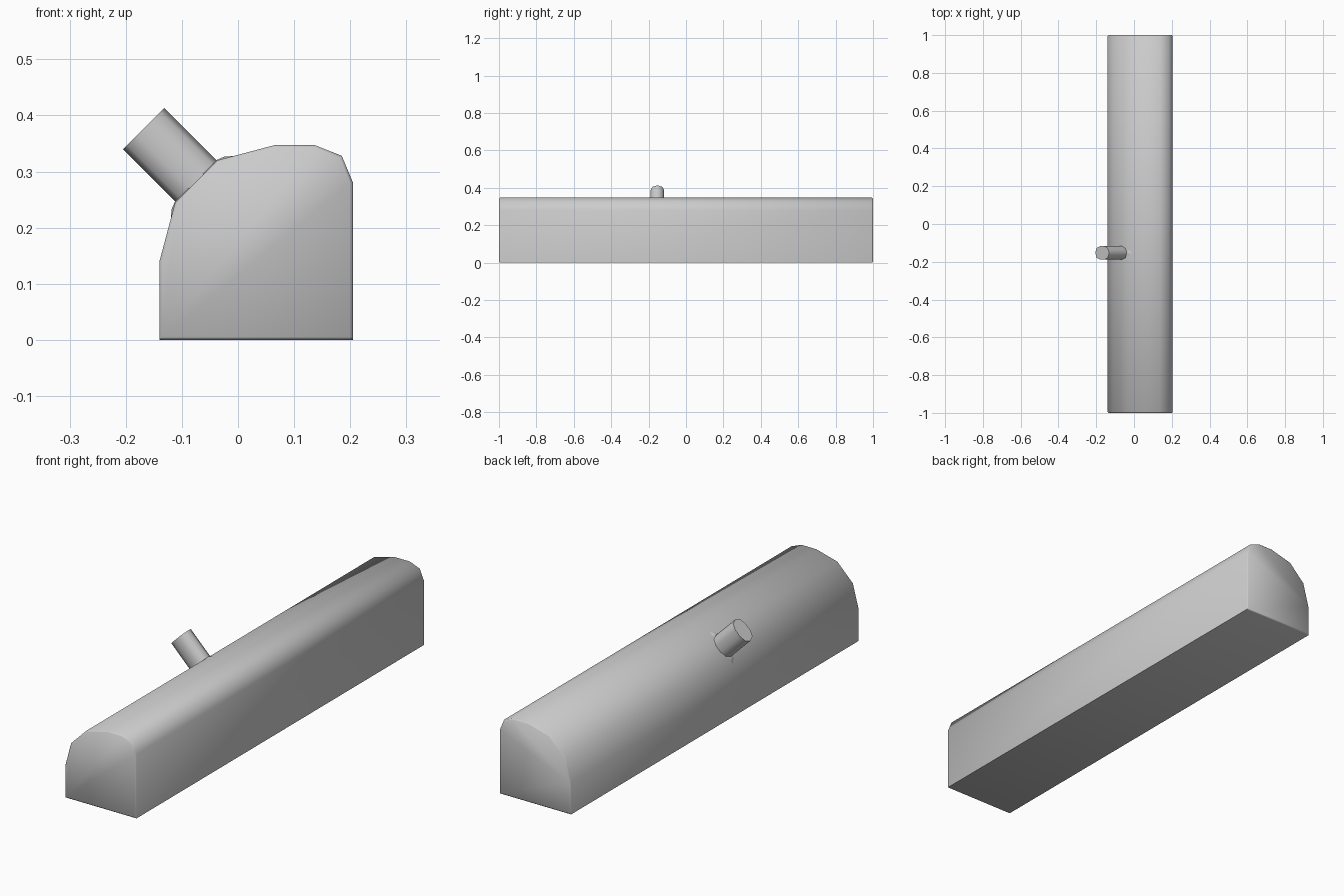
import bpy, bmesh
from math import sin, cos, pi, radians
from mathutils import Vector

if "Cube" in bpy.data.objects:
    bpy.data.objects.remove(bpy.data.objects["Cube"])


def loft(bm, rings):
    """Skin a list of closed rings and cap both ends."""
    vs = [[bm.verts.new(p) for p in r] for r in rings]
    n = len(vs[0])
    for a, b in zip(vs, vs[1:]):
        for i in range(n):
            j = (i + 1) % n
            bm.faces.new((a[i], a[j], b[j], b[i]))
    bm.faces.new(vs[0][::-1])
    bm.faces.new(vs[-1])
    bmesh.ops.recalc_face_normals(bm, faces=bm.faces[:])


def finish(bm, name, angle):
    mesh = bpy.data.meshes.new(name)
    bm.to_mesh(mesh)
    bm.free()
    ob = bpy.data.objects.new(name, mesh)
    bpy.context.collection.objects.link(ob)
    bpy.ops.object.select_all(action='DESELECT')
    ob.select_set(True)
    bpy.context.view_layer.objects.active = ob
    bpy.ops.object.shade_smooth_by_angle(angle=radians(angle))
    return ob


# Long bar with rounded top, softened end edges
profile = [(-.14, 0), (.205, 0), (.205, .28), (.185, .328), (.137, .347),
           (.065, .347), (-.037, .32), (-.112, .245), (-.14, .14)]
bm = bmesh.new()
loft(bm, [[(x, y, z) for x, z in profile] for y in (-1, 1)])
ends = [e for e in bm.edges if abs(e.verts[0].co.y - e.verts[1].co.y) < .01]
bmesh.ops.bevel(bm, geom=ends, offset=.005, segments=1, affect='EDGES', profile=.5)
finish(bm, "bar_body", 47)

# Slanted peg frame: u runs along the slanted facet, n points out of it
origin = Vector((-.0745, -.153, .2825))
u = Vector((1, 0, 1)).normalized()
n = Vector((-1, 0, 1)).normalized()
v = Vector((0, 1, 0))


def stadium(half, r, h, stretch=1.0, steps=4):
    """Rounded-slot ring at height h above the facet."""
    pts = []
    for side in (1, -1):
        for i in range(steps + 1):
            a = -pi / 2 + pi * i / steps
            pu = side * (half - r + r * cos(a)) * stretch
            pts.append(origin + u * pu + v * (side * r * sin(a)) + n * h)
    return pts


# Peg
bm = bmesh.new()
loft(bm, [stadium(.052, .036, -.03), stadium(.052, .036, .133)])
finish(bm, "peg", 47)

# Small flare where the peg meets the bar
bm = bmesh.new()
loft(bm, [stadium(.087, .03, -.022), stadium(.066, .034, -.004),
          stadium(.053, .036, .001)])
finish(bm, "peg_flare", 60)
